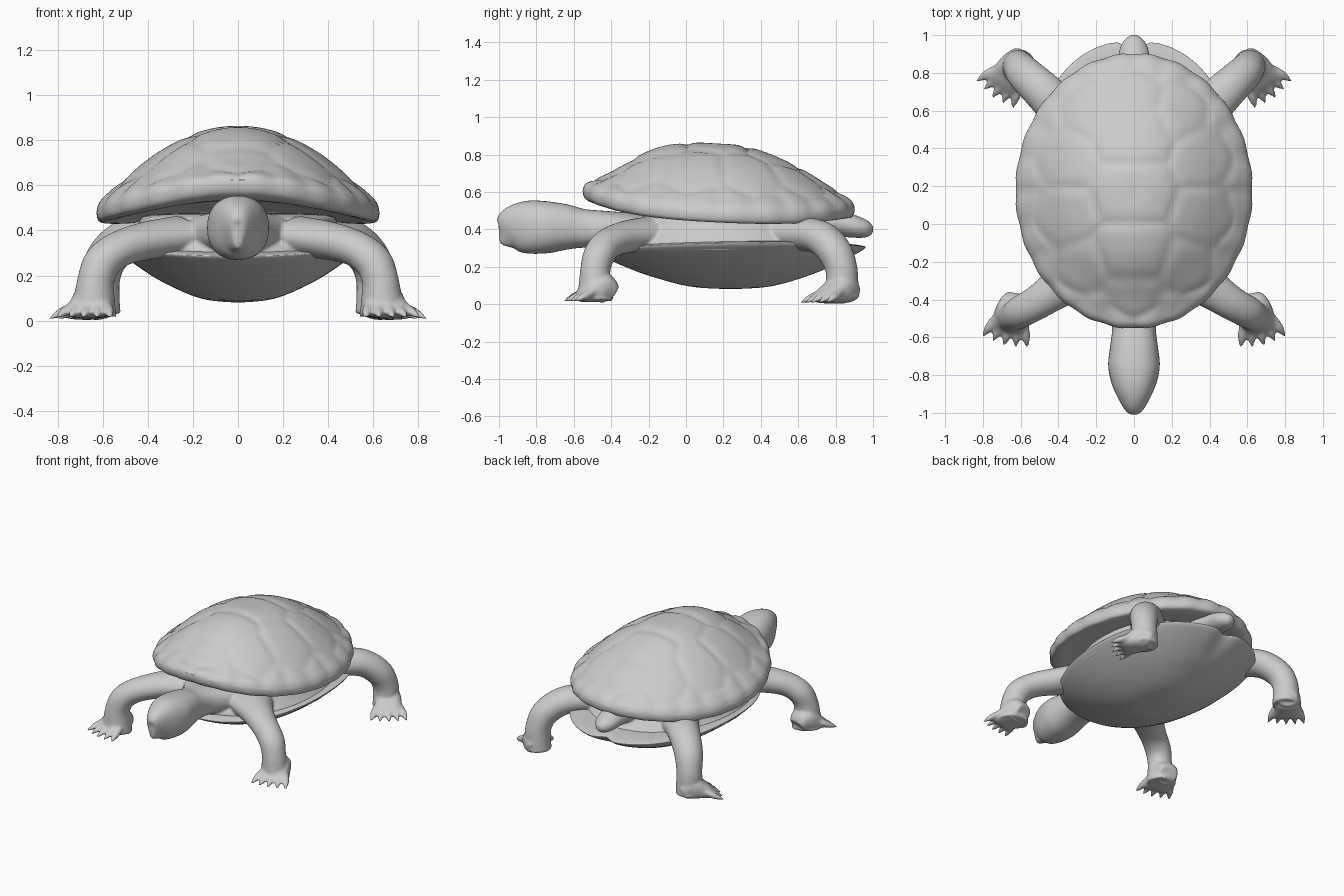
import bpy, bmesh, math
from mathutils import Vector

if "Cube" in bpy.data.objects:
    bpy.data.objects.remove(bpy.data.objects["Cube"], do_unlink=True)

grey = bpy.data.materials.new("plain grey")
grey.use_nodes = True
COLOUR = (0.6, 0.6, 0.6, 1)
grey.diffuse_color = COLOUR
grey.node_tree.nodes["Principled BSDF"].inputs["Base Color"].default_value = COLOUR


def finish(name, bm, mirror=False):
    bmesh.ops.recalc_face_normals(bm, faces=bm.faces)
    mesh = bpy.data.meshes.new(name)
    bm.to_mesh(mesh)
    bm.free()
    mesh.materials.append(grey)
    ob = bpy.data.objects.new(name, mesh)
    bpy.context.collection.objects.link(ob)
    if mirror:
        ob.modifiers.new("Mirror", "MIRROR").use_mirror_merge = False
    bpy.ops.object.select_all(action="DESELECT")
    ob.select_set(True)
    bpy.context.view_layer.objects.active = ob
    bpy.ops.object.shade_smooth_by_angle(angle=math.radians(50))
    return ob


def spline(rows, n=5):
    """Smooth curve through rows of numbers."""
    pts = [Vector(r) for r in rows]
    out = []
    for i in range(len(pts) - 1):
        a, b, c, d = pts[max(i - 1, 0)], pts[i], pts[i + 1], pts[min(i + 2, len(pts) - 1)]
        for k in range(n):
            t = k / n
            out.append(b + (c - a) * (t / 2) + (a - b * 2.5 + c * 2 - d * 0.5) * t ** 2
                       + (b * 3 - a - c * 3 + d) * (t ** 3 / 2))
    return out + [pts[-1]]


def power_circle(t, power):
    c, s = math.cos(t), math.sin(t)
    return math.copysign(abs(c) ** power, c), math.copysign(abs(s) ** power, s)


def bridge(bm, rings):
    """Skin a list of closed rings and cap both ends."""
    loops = [[bm.verts.new(p) for p in ring] for ring in rings]
    for a, b in zip(loops, loops[1:]):
        for i in range(len(a)):
            j = (i + 1) % len(a)
            bm.faces.new((a[i], a[j], b[j], b[i]))
    bm.faces.new(loops[0])
    bm.faces.new(loops[-1])


def tube(bm, rows, side, power=1.0, sides=24, n=5):
    """Rows are x, y, z, half width, half height; side is the width direction."""
    side = Vector(side).normalized()
    rows = spline(rows, n)
    rings = []
    for i, r in enumerate(rows):
        tangent = Vector(rows[min(i + 1, len(rows) - 1)][:3]) - Vector(rows[max(i - 1, 0)][:3])
        up = side.cross(tangent).normalized()
        ring = []
        for k in range(sides):
            c, s = power_circle(math.tau * k / sides, power)
            ring.append(Vector(r[:3]) + side * (c * r[3]) + up * (s * r[4]))
        rings.append(ring)
    bridge(bm, rings)


def plate(bm, rows, centre_y, half_x, half_y, shape, power=1.0, sides=128, n=6):
    """Oval form: rows are fraction of the outline and height."""
    rings = []
    for s, z in spline(rows, n):
        ring = []
        for k in range(sides):
            u, v = (s * c for c in power_circle(math.tau * k / sides, power))
            ring.append(shape(u * half_x, centre_y + v * half_y, z, u, v, s))
        rings.append(ring)
    bridge(bm, rings)


# Upper shell with raised scutes
SHELL_Y, SHELL_RX, SHELL_RY = 0.175, 0.627, 0.728
seeds = [(0, y) for y in (-0.42, -0.16, 0.17, 0.47, 0.72)]
for x, y in ((0.32, -0.27), (0.42, 0.03), (0.42, 0.36), (0.29, 0.64)):
    seeds += [(x, y), (-x, y)]
for k in range(24):
    t = math.tau * (k + 0.5) / 24
    seeds.append((SHELL_RX * math.cos(t), SHELL_Y + SHELL_RY * math.sin(t)))


def shell_shape(x, y, z, u, v, s):
    d = sorted(math.hypot(x - a, y - b) for a, b in seeds)
    edge = min((d[1] - d[0]) / 0.1, 1)
    bump = 0.012 * edge * (2 - edge) - 0.011 if z > 0.52 else 0
    wave = 1 - 0.005 * s ** 6 * math.cos(24 * math.atan2(v, u))
    lift = -0.035 * v + 0.04 * abs(v) ** 3 - 0.025 * u * u
    lift += 0.025 * math.exp(-((v + 0.47) / 0.22) ** 2 - (u / 0.4) ** 2)
    lift += 0.03 * max(-v, 0) ** 6
    return Vector((x * wave, SHELL_Y + (y - SHELL_Y) * wave, z + lift + bump))


bm = bmesh.new()
plate(bm, [(0.01, 0.857), (0.16, 0.853), (0.35, 0.82), (0.586, 0.745), (0.79, 0.65), (0.9, 0.594),
           (0.975, 0.55), (1, 0.505), (0.98, 0.465), (0.9, 0.46), (0.78, 0.475), (0.4, 0.5), (0.01, 0.5)],
      SHELL_Y, SHELL_RX, SHELL_RY, shell_shape)
finish("upper_shell", bm)


# Belly shell with a notch under the tail
BELLY_Y = 0.24


def belly_shape(x, y, z, u, v, s):
    notch = 1 - 0.07 * s ** 4 * math.exp(-(u / 0.1) ** 2) if v > 0 else 1
    return Vector((x, BELLY_Y + (y - BELLY_Y) * notch, z + 0.01 * v * s + 0.03 * u * u))


bm = bmesh.new()
plate(bm, [(0.01, 0.08), (0.3, 0.095), (0.6, 0.155), (0.8, 0.213), (0.94, 0.262), (1, 0.29),
           (0.98, 0.302), (0.85, 0.315), (0.5, 0.33), (0.01, 0.33)],
      BELLY_Y, 0.54, 0.728, belly_shape, 0.9, 96, 4)
finish("belly_shell", bm)

# Eyes with lids
EYE = Vector((0.088, -0.86, 0.442))
bm = bmesh.new()
bmesh.ops.create_uvsphere(bm, u_segments=16, v_segments=10, radius=0.021)
bmesh.ops.translate(bm, verts=bm.verts, vec=EYE)
finish("eyes", bm, True)

bm = bmesh.new()
rings = []
for k in range(21):
    t = math.tau * k / 20
    axis = Vector((0.4 * math.cos(t) - 0.25 * math.sin(t), math.cos(t), math.sin(t)))
    centre = EYE + Vector((0.01, 0, 0)) + axis * 0.025
    rings.append([centre + axis * (0.007 * math.cos(a)) + Vector((0.008 * math.sin(a), 0, 0))
                  for a in (math.tau * j / 8 for j in range(8))])
bridge(bm, rings)
finish("eyelids", bm, True)


# Soft body: legs, feet, trunk, head and tail blended into one skin
def foot(bm, heel, direction, length, width, ground):
    """Sloping foot with five toes and claws."""
    heel, d = Vector(heel), Vector(direction).normalized()
    side = Vector((-d.y, d.x, 0))
    rows = []
    for f, w, h in ((0, 0.65, 0.05), (0.3, 0.9, 0.08), (0.65, 0.96, 0.058), (0.9, 1, 0.036), (1, 0.94, 0.022)):
        p = heel + d * (length * f)
        rows.append((p.x, p.y, ground + h, w * width, h))
    tube(bm, rows, side, 0.8)
    for i in range(-2, 3):
        out = (d + side * (0.2 * i)).normalized()
        base = heel + d * (length * (0.76 - 0.03 * abs(i))) + side * (width * 0.4 * i)
        claw = []
        for dist, r, z in ((0, 0.024, 0.06), (0.05, 0.026, 0.038), (0.085, 0.018, 0.024), (0.12, 0.004, 0.008)):
            p = base + out * dist
            claw.append((p.x, p.y, ground + z, r, r * 0.85))
        tube(bm, claw, (-out.y, out.x, 0), 1, 10, 3)


bm = bmesh.new()
# Front legs
tube(bm, [(0.26, -0.22, 0.375, 0.16, 0.09), (0.40, -0.335, 0.355, 0.11, 0.085),
          (0.52, -0.42, 0.32, 0.09, 0.08), (0.6, -0.465, 0.26, 0.086, 0.082),
          (0.63, -0.485, 0.18, 0.08, 0.082), (0.637, -0.485, 0.1, 0.088, 0.092),
          (0.64, -0.485, 0.02, 0.096, 0.105)], (0.5, 0.86, 0))
foot(bm, (0.625, -0.39, 0), (0.24, -0.97, 0), 0.19, 0.098, 0.006)
# Rear legs
tube(bm, [(0.25, 0.48, 0.375, 0.15, 0.09), (0.39, 0.61, 0.375, 0.118, 0.09),
          (0.5, 0.72, 0.355, 0.104, 0.09), (0.58, 0.795, 0.28, 0.095, 0.09),
          (0.608, 0.83, 0.19, 0.086, 0.086), (0.612, 0.835, 0.1, 0.088, 0.088),
          (0.612, 0.835, 0.03, 0.092, 0.092)], (0.7, -0.7, 0))
foot(bm, (0.585, 0.89, 0), (0.6, -0.8, 0), 0.21, 0.095, 0)
# Mirrored legs
copy = bmesh.ops.duplicate(bm, geom=bm.verts[:] + bm.edges[:] + bm.faces[:])["geom"]
bmesh.ops.scale(bm, vec=(-1, 1, 1), verts=[g for g in copy if isinstance(g, bmesh.types.BMVert)])
# Trunk
plate(bm, [(0.01, 0.27), (0.9, 0.28), (1, 0.31), (0.94, 0.36), (0.86, 0.42), (0.76, 0.47), (0.01, 0.48)],
      0.19, 0.515, 0.61, lambda x, y, z, u, v, s: Vector((x, y, z)), 0.95, 64, 4)
# Head and neck
tube(bm, [(0, -1, 0.375, 0.014, 0.04), (0, -0.985, 0.378, 0.034, 0.075), (0, -0.93, 0.4, 0.078, 0.12),
          (0, -0.85, 0.411, 0.117, 0.141), (0, -0.75, 0.411, 0.137, 0.14), (0, -0.65, 0.412, 0.127, 0.124),
          (0, -0.55, 0.405, 0.117, 0.104), (0, -0.45, 0.4, 0.14, 0.1), (0, -0.25, 0.39, 0.26, 0.095)],
     (1, 0, 0), 0.85, 32)
# Tail
tube(bm, [(0, 0.7, 0.43, 0.12, 0.07), (0, 0.84, 0.425, 0.09, 0.067), (0, 0.92, 0.41, 0.078, 0.057),
          (0, 0.97, 0.4, 0.055, 0.044), (0, 1, 0.397, 0.02, 0.02)], (1, 0, 0))
skin = finish("soft_body", bm)
remesh = skin.modifiers.new("Blend", "REMESH")
remesh.mode = "VOXEL"
remesh.voxel_size = 0.009
remesh.use_smooth_shade = True
soften = skin.modifiers.new("Soften", "SMOOTH")
soften.factor = 0.5
soften.iterations = 5
